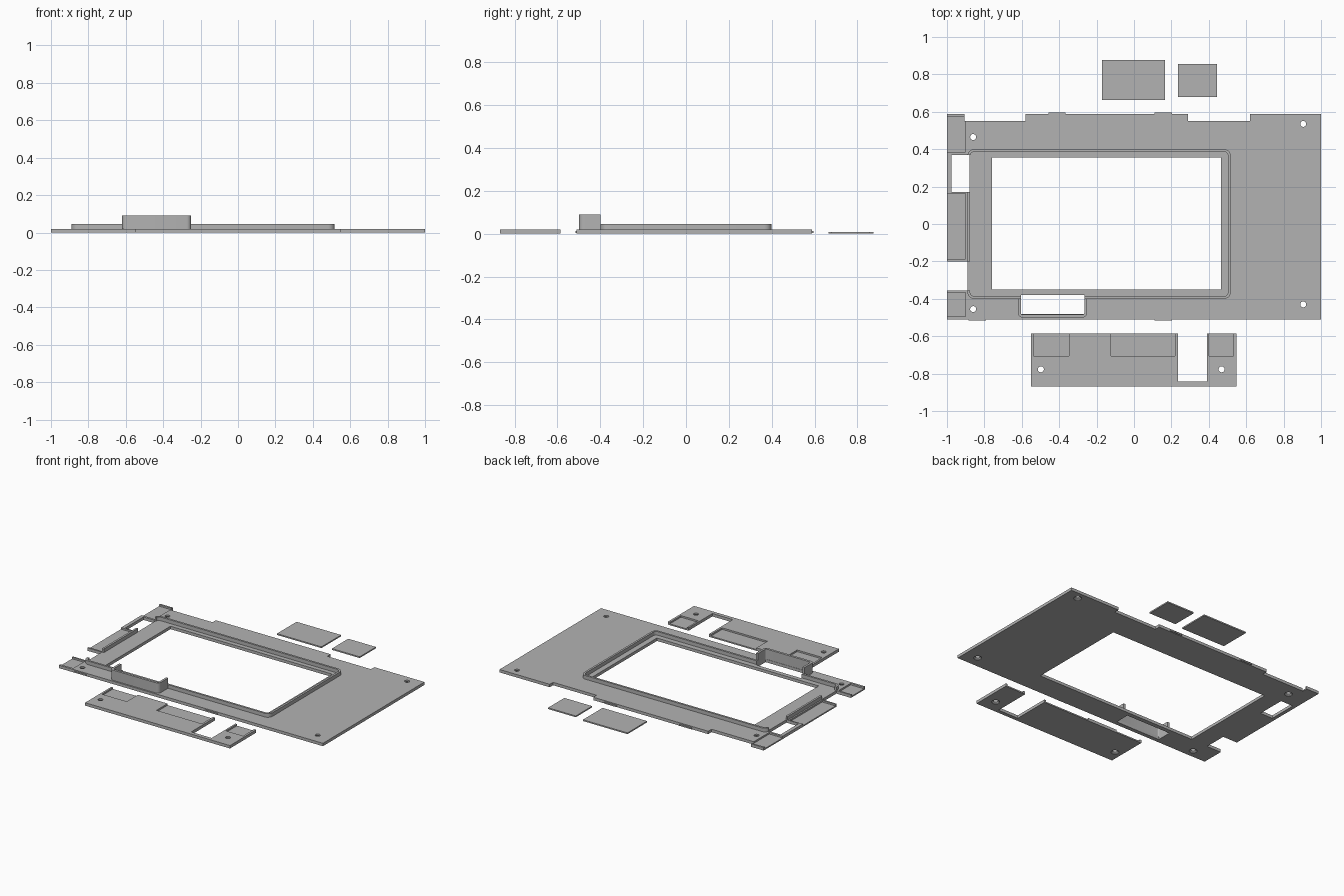
import bpy, bmesh, math

if "Cube" in bpy.data.objects:
    bpy.data.objects.remove(bpy.data.objects["Cube"])

grey = bpy.data.materials.new("light_grey")
grey.diffuse_color = (0.45, 0.45, 0.45, 1)
grey.use_nodes = True
grey.node_tree.nodes["Principled BSDF"].inputs["Base Color"].default_value = grey.diffuse_color


def rounded(x0, x1, y0, y1, r=0.0, n=6):
    """Outline of a rectangle, with rounded corners when r > 0."""
    if r <= 0:
        return [(x0, y0), (x1, y0), (x1, y1), (x0, y1)]
    pts = []
    for k, (cx, cy) in enumerate([(x1 - r, y1 - r), (x0 + r, y1 - r),
                                  (x0 + r, y0 + r), (x1 - r, y0 + r)]):
        for i in range(n + 1):
            a = math.pi / 2 * (k + i / n)
            pts.append((cx + r * math.cos(a), cy + r * math.sin(a)))
    return pts


def prism(name, pts, z0, z1):
    bm = bmesh.new()
    face = bm.faces.new([bm.verts.new((x, y, z0)) for x, y in pts])
    ext = bmesh.ops.extrude_face_region(bm, geom=[face])
    for v in ext["geom"]:
        if isinstance(v, bmesh.types.BMVert):
            v.co.z = z1
    bmesh.ops.recalc_face_normals(bm, faces=bm.faces)
    return finish(name, bm)


def finish(name, bm):
    mesh = bpy.data.meshes.new(name)
    bm.to_mesh(mesh)
    bm.free()
    mesh.materials.append(grey)
    obj = bpy.data.objects.new(name, mesh)
    bpy.context.collection.objects.link(obj)
    return obj


def box(name, x0, x1, y0, y1, z0, z1):
    return prism(name, rounded(x0, x1, y0, y1), z0, z1)


def cut(obj, cutter):
    mod = obj.modifiers.new("cut", 'BOOLEAN')
    mod.operation = 'DIFFERENCE'
    mod.solver = 'EXACT'
    mod.object = cutter
    bpy.context.view_layer.objects.active = obj
    bpy.ops.object.modifier_apply(modifier=mod.name)
    bpy.data.objects.remove(cutter)


def cut_box(obj, x0, x1, y0, y1, z0=-0.1, z1=0.2):
    cut(obj, box("cutter", x0, x1, y0, y1, z0, z1))


def screw_hole(obj, x, y):
    """Countersunk hole, wider on the underside."""
    bm = bmesh.new()
    rings = []
    for r, z in ((0.025, -0.01), (0.025, 0.003), (0.016, 0.01), (0.016, 0.05)):
        rings.append([bm.verts.new((x + r * math.cos(a * math.pi / 12),
                                    y + r * math.sin(a * math.pi / 12), z))
                      for a in range(24)])
    for lo, hi in zip(rings, rings[1:]):
        for i in range(24):
            j = (i + 1) % 24
            bm.faces.new((lo[i], lo[j], hi[j], hi[i]))
    bm.faces.new(rings[0])
    bm.faces.new(rings[-1])
    bmesh.ops.recalc_face_normals(bm, faces=bm.faces)
    cut(obj, finish("cutter", bm))


T = 0.02       # panel thickness
LAP = 0.009    # floor height of the lap joint recesses

# Main panel with screen window, connector openings and edge notches
panel = box("main_panel", -1, 1, -0.51, 0.588, 0, T)
cut_box(panel, -0.76, 0.465, -0.35, 0.355)        # window
cut_box(panel, -0.605, -0.265, -0.482, -0.38)     # pocket opening
cut_box(panel, -0.975, -0.88, 0.172, 0.37)        # left slot
cut_box(panel, -1.1, -0.89, -0.355, -0.2)         # left notch
cut_box(panel, -0.905, -0.58, 0.552, 0.7)         # back notches
cut_box(panel, 0.29, 0.62, 0.552, 0.7)
for y0, y1 in ((0.385, 0.575), (-0.188, 0.163), (-0.495, -0.367)):
    cut_box(panel, -1.1, -0.9, y0, y1, LAP, 0.2)  # lap recesses
for x, y in ((-0.86, 0.465), (0.905, 0.535), (0.905, -0.43), (-0.86, -0.455)):
    screw_hole(panel, x, y)

# Raised rim around the screen, open at the connectors
rim = prism("screen_rim", rounded(-0.89, 0.517, -0.4, 0.4, 0.035), 0.015, 0.045)
cut(rim, prism("cutter", rounded(-0.876, 0.503, -0.386, 0.386, 0.022), -0.1, 0.2))
cut_box(rim, -0.605, -0.265, -0.5, -0.3)
cut_box(rim, -1, -0.8, 0.172, 0.37)
cut_box(rim, -1, -0.8, -0.355, -0.2)

# Tall U-shaped wall around the pocket opening
wall = prism("pocket_wall", rounded(-0.62, -0.25, -0.5, -0.3, 0.025), 0.015, 0.09)
cut(wall, prism("cutter", rounded(-0.605, -0.265, -0.484, -0.25, 0.01), -0.1, 0.2))
cut_box(wall, -0.7, -0.2, -0.398, -0.2)

# Small snap tabs on the long edges
for x0, x1, y0, y1 in ((-0.885, -0.79, -0.515, -0.505), (0.11, 0.203, -0.515, -0.505),
                       (-0.457, -0.365, 0.583, 0.596), (0.11, 0.203, 0.583, 0.596)):
    box("snap_tab", x0, x1, y0, y1, 0.003, 0.012)

# Separate side panel with matching lap recesses
side = box("side_panel", -0.55, 0.547, -0.868, -0.585, 0, T)
cut_box(side, 0.235, 0.39, -0.842, -0.5)
for x0, x1 in ((-0.537, -0.348), (-0.123, 0.22), (0.402, 0.532)):
    cut_box(side, x0, x1, -0.705, -0.5, LAP, 0.2)
for x in (-0.498, 0.468):
    screw_hole(side, x, -0.777)

# Two thin cover plates
box("large_cover", -0.17, 0.167, 0.664, 0.876, 0, 0.009)
box("small_cover", 0.235, 0.445, 0.68, 0.856, 0, 0.009)

# Smooth the rounded corners, keep the edges sharp
for obj in bpy.data.objects:
    obj.select_set(True)
bpy.context.view_layer.objects.active = panel
bpy.ops.object.shade_smooth_by_angle(angle=math.radians(30))
